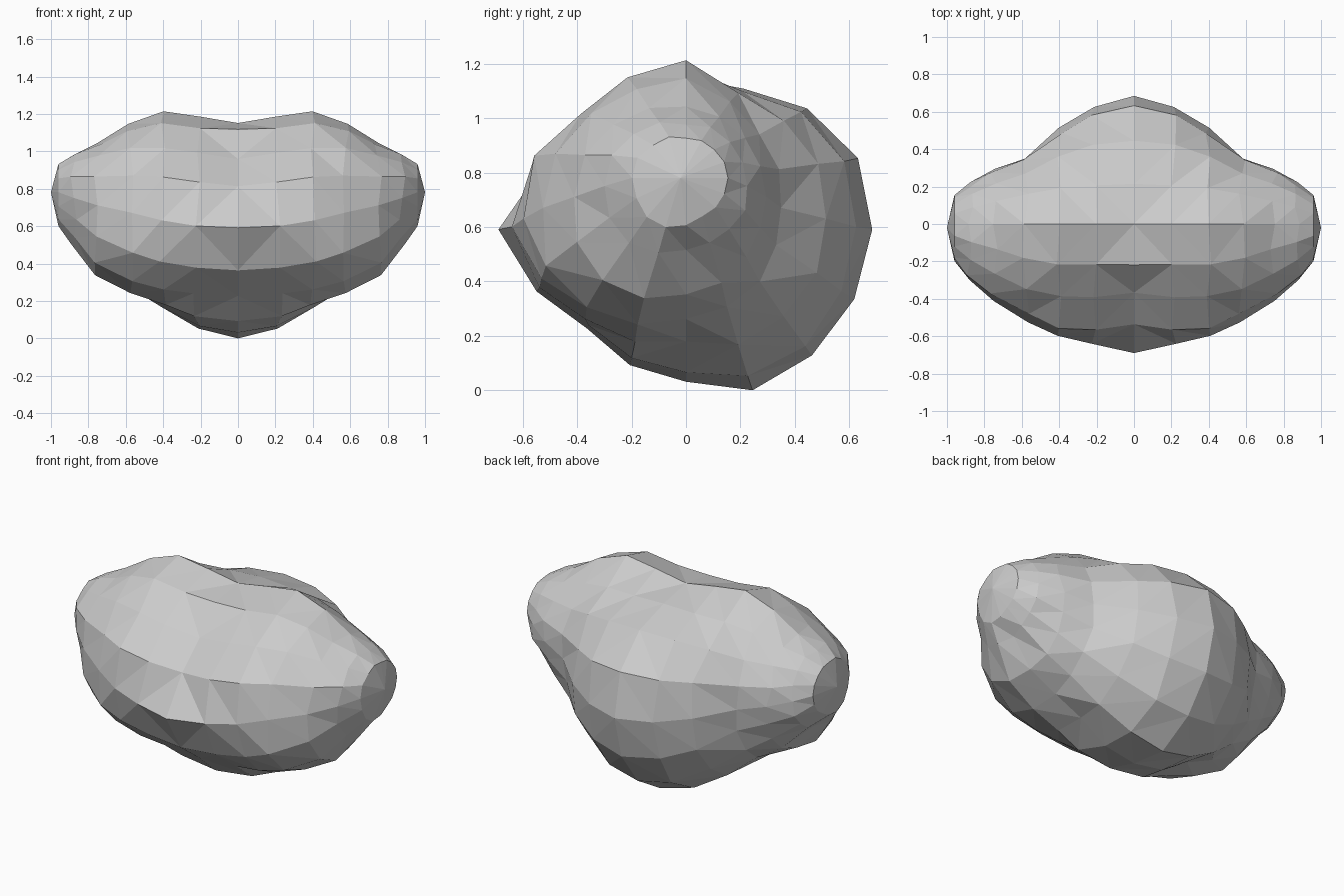
import bpy, bmesh, math, random

if "Cube" in bpy.data.objects:
    bpy.data.objects.remove(bpy.data.objects["Cube"])

random.seed(7)
SIDES = 16

# Cross-sections from the middle out to the side: x, centre height,
# then radii every 22.5 degrees (back, top, front, bottom)
SECTIONS = [
    (0.00, .60, [.685, .685, .63, .56, .56, .57, .52, .58, .69, .595, .515, .54, .56, .64, .655, .67]),
    (0.22, .61, [.63, .635, .60, .54, .585, .57, .55, .615, .635, .585, .515, .525, .54, .59, .62, .62]),
    (0.40, .64, [.52, .53, .51, .50, .585, .56, .545, .60, .60, .58, .52, .49, .45, .50, .51, .52]),
    (0.58, .68, [.35, .365, .38, .42, .47, .475, .49, .52, .53, .555, .52, .46, .41, .39, .38, .36]),
    (0.75, .72, [.29, .30, .31, .32, .335, .355, .375, .40, .41, .44, .43, .40, .36, .34, .32, .30]),
    (0.88, .76, [.23, .23, .23, .23, .23, .255, .275, .29, .30, .31, .30, .27, .23, .23, .23, .23]),
    (0.96, .79, [.15, .15, .15, .15, .15, .16, .17, .19, .20, .20, .20, .19, .17, .15, .15, .15]),
]


def make_ring(bm, x, cz, radii):
    """One closed cross-section, slightly roughened away from the middle."""
    ring = []
    for i, r in enumerate(radii):
        a = 2 * math.pi * i / SIDES
        dx = random.uniform(-.02, .02) if 0 < x < .9 else 0
        r += random.uniform(-.006, .006) if x > 0 else 0
        ring.append(bm.verts.new((x + dx, r * math.cos(a), cz + r * math.sin(a))))
    return ring


# Half of the boulder, lofted through the sections
bm = bmesh.new()
rings = [make_ring(bm, *s) for s in SECTIONS]
for a, b in zip(rings, rings[1:]):
    for i in range(SIDES):
        j = (i + 1) % SIDES
        bm.faces.new((a[i], a[j], b[j], b[i]))

# Rounded side cap
tip = bm.verts.new((1.0, -.02, .79))
for i in range(SIDES):
    bm.faces.new((rings[-1][i], rings[-1][(i + 1) % SIDES], tip))

# Irregular triangular facets
bmesh.ops.triangulate(bm, faces=bm.faces[:], quad_method='SHORT_EDGE')
bmesh.ops.recalc_face_normals(bm, faces=bm.faces[:])
low = min(v.co.z for v in bm.verts)
for v in bm.verts:
    v.co.z -= low

mesh = bpy.data.meshes.new("boulder")
bm.to_mesh(mesh)
bm.free()
boulder = bpy.data.objects.new("boulder", mesh)
bpy.context.collection.objects.link(boulder)

# Mirror the half across the middle
mirror = boulder.modifiers.new("mirror", 'MIRROR')
mirror.use_clip = True
mirror.merge_threshold = .002
